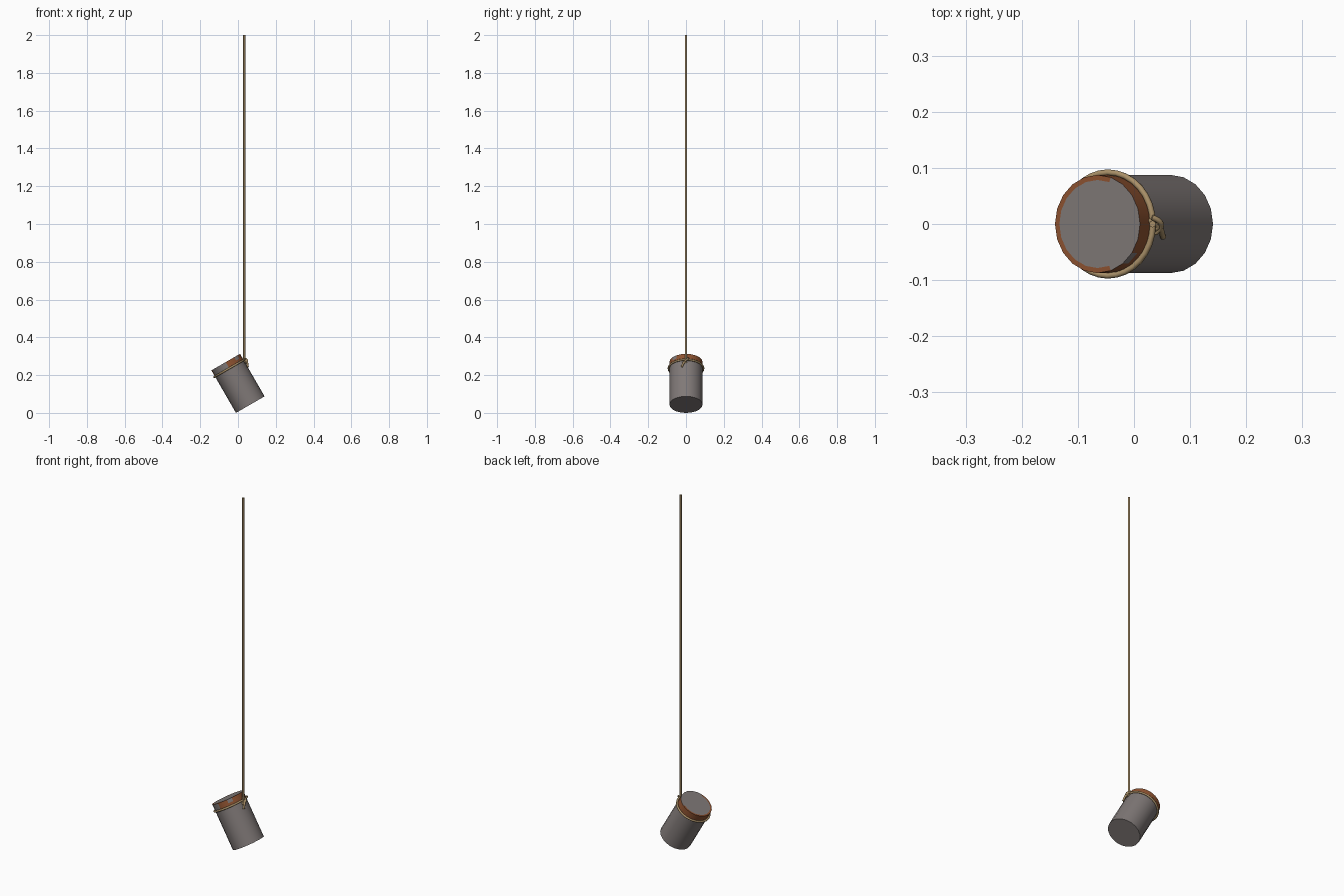
import bpy, bmesh, math
from mathutils import Matrix, Vector

if "Cube" in bpy.data.objects:
    bpy.data.objects.remove(bpy.data.objects["Cube"])


def material(name, rgb):
    m = bpy.data.materials.new(name)
    m.diffuse_color = (*rgb, 1)
    m.use_nodes = True
    m.node_tree.nodes["Principled BSDF"].inputs["Base Color"].default_value = m.diffuse_color
    return m


steel = material("grey steel", (0.215, 0.19, 0.185))
rust = material("rust", (0.27, 0.085, 0.03))
hemp = material("hemp rope", (0.40, 0.28, 0.14))

R, H, SIDES = 0.0875, 0.26, 20
TILT = math.radians(30)
# can frame: base centre and lean towards -x
CAN = Matrix.Translation((0.065, 0, R * math.sin(TILT))) @ Matrix.Rotation(-TILT, 4, 'Y')


# Can body: lathed rings, rust by rule on the rim
def make_can():
    profile = [(R, 0), (R, 0.222), (R, 0.240), (R, H), (R - 0.009, H)]
    bm = bmesh.new()
    rings = []
    for r, z in profile:
        rings.append([bm.verts.new((r * math.cos(2 * math.pi * i / SIDES),
                                    r * math.sin(2 * math.pi * i / SIDES), z))
                      for i in range(SIDES)])
    bm.faces.new(list(reversed(rings[0])))
    for k in range(len(rings) - 1):
        for i in range(SIDES):
            j = (i + 1) % SIDES
            f = bm.faces.new((rings[k][i], rings[k][j], rings[k + 1][j], rings[k + 1][i]))
            deg = 360 * (i + 0.5) / SIDES
            front_left = 195 < deg < 275
            if k == 1:
                f.material_index = 0 if front_left else 1
            elif k == 2:
                f.material_index = 1 if (deg < 195 or deg > 330 or 265 < deg < 300) else 0
            elif k == 3:
                f.material_index = 1 if 75 < deg < 290 else 0
    bm.faces.new(rings[-1])
    bm.transform(CAN)
    me = bpy.data.meshes.new("can")
    bm.to_mesh(me)
    bm.free()
    ob = bpy.data.objects.new("can", me)
    bpy.context.collection.objects.link(ob)
    me.materials.append(steel)
    me.materials.append(rust)
    bpy.context.view_layer.objects.active = ob
    ob.select_set(True)
    bpy.ops.object.shade_smooth_by_angle(angle=math.radians(40))
    ob.select_set(False)


# Rope pieces: round bevelled curves
def rope(name, points, radius=0.006, cyclic=False, kind='POLY'):
    cu = bpy.data.curves.new(name, 'CURVE')
    cu.dimensions = '3D'
    cu.bevel_depth = radius
    cu.bevel_resolution = 2
    cu.resolution_u = 6
    cu.use_fill_caps = True
    sp = cu.splines.new(kind)
    sp.points.add(len(points) - 1)
    for p, co in zip(sp.points, points):
        p.co = (*co, 1)
    sp.use_cyclic_u = cyclic
    if kind == 'NURBS':
        sp.order_u = 3
        sp.use_endpoint_u = not cyclic
    cu.materials.append(hemp)
    ob = bpy.data.objects.new(name, cu)
    bpy.context.collection.objects.link(ob)


make_can()

# Loop tied around the can below the rim
loop_r = R + 0.0045
rope("rope_loop", [CAN @ Vector((loop_r * math.cos(a), loop_r * math.sin(a), 0.222))
                   for a in (2 * math.pi * i / 32 for i in range(32))], 0.0055, True)

# Long hanging rope
rope("hanging_rope", [(0.033, 0, 0.265), (0.033, 0, 1.1), (0.033, 0, 2.0)], 0.006)

# Knot wraps and loose end
kx, kz = 0.036, 0.277
rope("knot_wrap", [(kx + 0.009 * math.cos(a), 0.009 * math.sin(a), kz + 0.006 * math.sin(a))
                   for a in (2 * math.pi * i / 10 for i in range(10))], 0.005, True)
rope("knot_cross", [(kx - 0.004, 0.012, kz + 0.012), (kx + 0.012, 0.006, kz + 0.008),
                    (kx + 0.013, -0.008, kz - 0.006), (kx + 0.002, -0.016, kz - 0.012)],
     0.005, False, 'NURBS')
rope("loose_end", [(kx, 0.002, kz), (kx + 0.012, -0.006, kz - 0.004),
                   (kx + 0.013, -0.016, kz - 0.018), (kx + 0.016, -0.023, kz - 0.034)],
     0.0055, False, 'NURBS')
